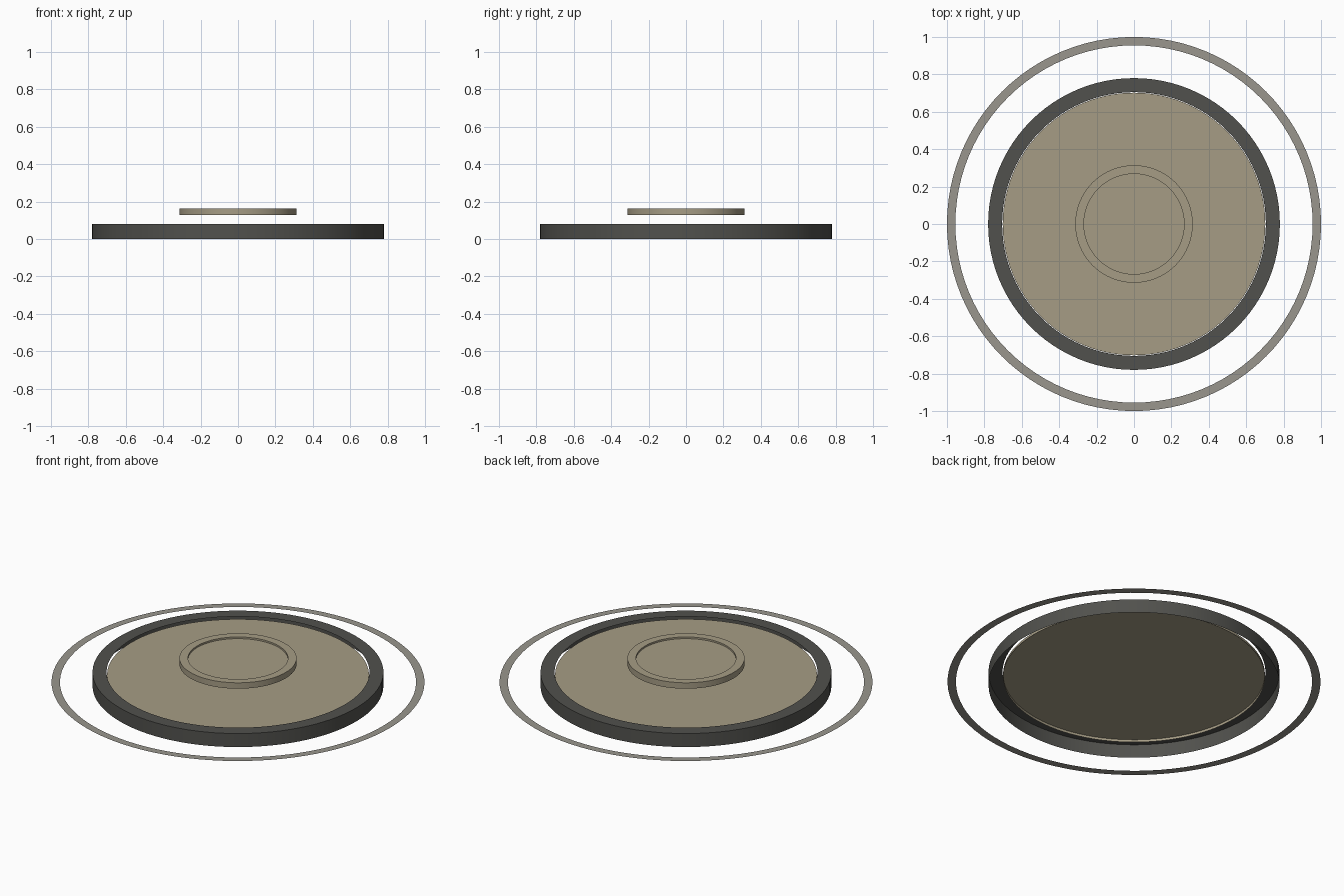
import bpy, bmesh, math

if "Cube" in bpy.data.objects:
    bpy.data.objects.remove(bpy.data.objects["Cube"])

SEGMENTS = 96


def material(name, rgb):
    m = bpy.data.materials.new(name)
    m.diffuse_color = (*rgb, 1.0)
    m.use_nodes = True
    m.node_tree.nodes["Principled BSDF"].inputs["Base Color"].default_value = m.diffuse_color
    return m


dark = material("dark grey", (0.083, 0.083, 0.075))
beige = material("beige", (0.38, 0.335, 0.235))
grey = material("warm grey", (0.32, 0.305, 0.27))


def lathe(name, profile, mat):
    """Spin a list of (radius, z) points around z; radius 0 closes with a disc."""
    bm = bmesh.new()
    loops = []
    for r, z in profile:
        if r == 0:
            loops.append(None)
            continue
        loops.append([bm.verts.new((r * math.cos(2 * math.pi * i / SEGMENTS),
                                    r * math.sin(2 * math.pi * i / SEGMENTS), z))
                      for i in range(SEGMENTS)])
    for a, b in zip(loops, loops[1:]):
        if b is None:
            bm.faces.new(a)
            continue
        for i in range(SEGMENTS):
            j = (i + 1) % SEGMENTS
            bm.faces.new((a[i], a[j], b[j], b[i]))
    me = bpy.data.meshes.new(name)
    bm.to_mesh(me)
    bm.free()
    me.materials.append(mat)
    ob = bpy.data.objects.new(name, me)
    bpy.context.collection.objects.link(ob)
    bpy.ops.object.select_all(action='DESELECT')
    ob.select_set(True)
    bpy.context.view_layer.objects.active = ob
    bpy.ops.object.shade_smooth_by_angle(angle=math.radians(30))
    return ob


# thin flat ring around everything
lathe("outer_ring", [(1.0, 0.02), (0.955, 0.02)], grey)

# dark rim: outer wall and flat top, open underneath
lathe("rim", [(0.78, 0.0), (0.78, 0.08), (0.705, 0.08)], dark)

# large plate inside the rim with a short skirt
lathe("plate", [(0.702, 0.051), (0.702, 0.066), (0, 0.066)], beige)

# small raised cap with a shallow recess in its top
lathe("cap", [(0.314, 0.128), (0.314, 0.163), (0.268, 0.163),
              (0.268, 0.153), (0, 0.153)], beige)
